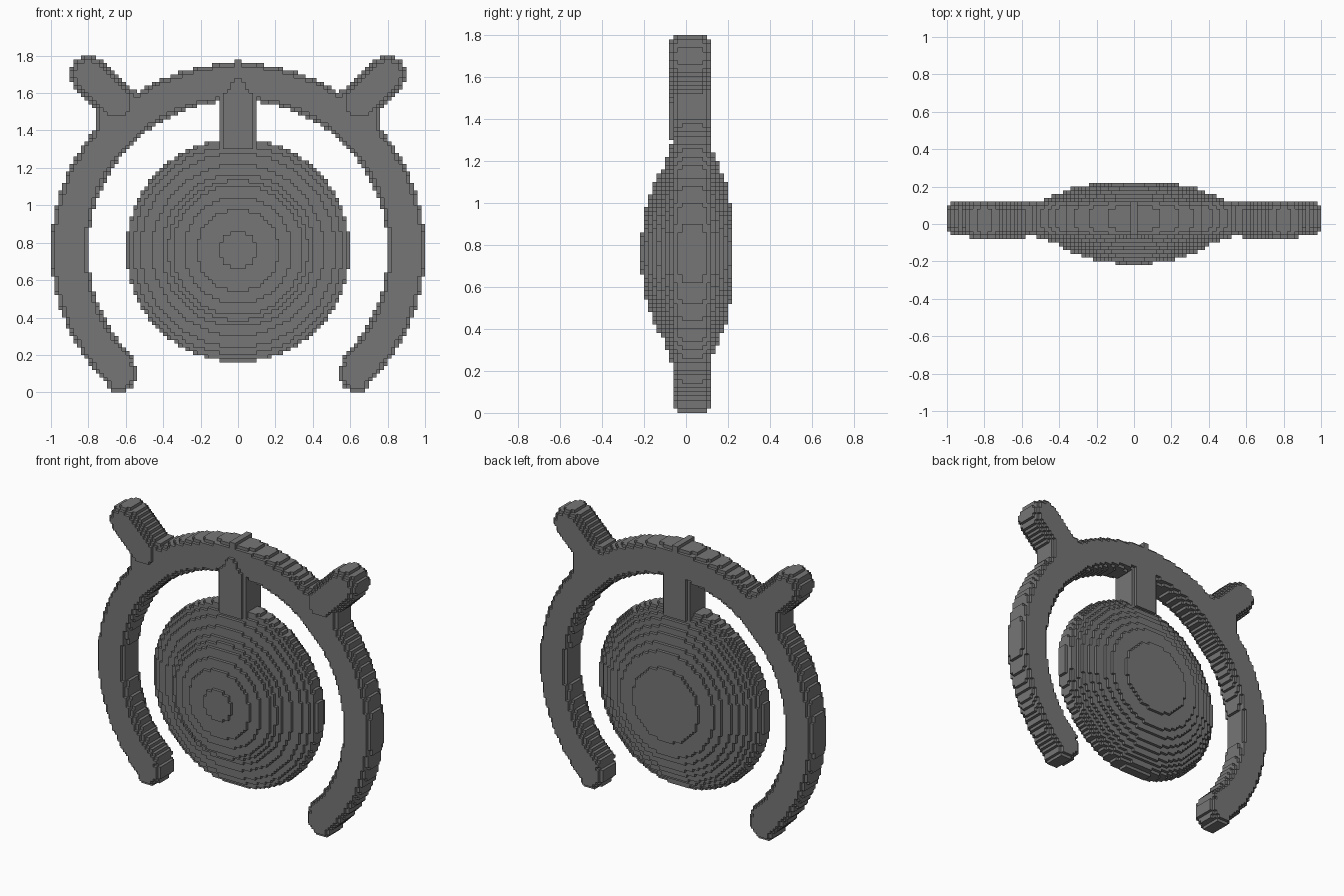
import bpy, bmesh, math
from math import hypot, floor

cube = bpy.data.objects.get("Cube")
if cube:
    bpy.data.objects.remove(cube, do_unlink=True)

V = 0.02          # edge length of one block
CZ = 0.76         # height of the shared centre of disc and ring

grey = bpy.data.materials.new("dark_grey")
grey.use_nodes = True
colour = (0.18, 0.18, 0.18, 1)
grey.diffuse_color = colour
grey.node_tree.nodes["Principled BSDF"].inputs["Base Color"].default_value = colour


def rounded(d, y, y0, y1, r):
    """True inside a slab y0..y1 of a flat outline (distance d) with edges rounded by r."""
    a = d + r
    b = abs(y - (y0 + y1) / 2) - (y1 - y0) / 2 + r
    return min(max(a, b), 0) + hypot(max(a, 0), max(b, 0)) <= r


def capsule(x, z, ax, az, bx, bz, r):
    """Flat distance to a thick segment."""
    dx, dz = bx - ax, bz - az
    t = ((x - ax) * dx + (z - az) * dz) / (dx * dx + dz * dz)
    t = max(0, min(1, t))
    return hypot(x - ax - t * dx, z - az - t * dz) - r


# Radius of the lens in each block layer, front to back
LENS = [0.10, 0.22, 0.29, 0.35, 0.375, 0.41, 0.46, 0.52, 0.56, 0.59, 0.60,
        0.60, 0.60, 0.59, 0.575, 0.55, 0.52, 0.48, 0.44, 0.39, 0.34, 0.24]


def in_disc(x, y, z):
    layer = floor((y + 0.22) / V)
    return 0 <= layer < len(LENS) and hypot(x, z - CZ) < LENS[layer]


def in_ring(x, y, z):
    x = abs(x)
    if math.atan2(z - CZ, x) > math.radians(-46):
        d = abs(hypot(x, z - CZ) - 0.9) - 0.1
    else:
        d = hypot(x - 0.64, z - 0.1) - 0.1
    # Filled corner where each horn joins the ring
    d = min(d, max(abs(x - 0.65) - 0.11, abs(z - 1.51) - 0.11))
    # Keep the inner edge of the ring clean
    if z > CZ:
        d = max(d, 0.8 - hypot(x, z - CZ))
    return rounded(d, y, -0.06, 0.12, 0.05)


def in_horn(side):
    def inside(x, y, z):
        d = capsule(x * side, z, 0.80, 1.70, 0.65, 1.55, 0.1)
        return rounded(d, y, -0.08, 0.12, 0.06)
    return inside


def in_stem(x, y, z):
    x = abs(x)
    if not 1.3 < z < 1.78:
        return False
    # Front of the stem ends in a point over the ring
    if z > 1.56 and x > 0.04 + 0.06 * (1.72 - z) / 0.16:
        return False
    if y < -0.06 and z > 1.7 - 1.4 * x:
        return False
    return rounded(x - 0.1, y, -0.08, 0.12, 0.04)


parts = {"lens_disc": in_disc, "open_ring": in_ring, "left_horn": in_horn(1),
         "right_horn": in_horn(-1), "hanging_stem": in_stem}

# Sort every block into the first part that contains it
owner = {}
for i in range(-50, 50):
    for j in range(-11, 11):
        for k in range(90):
            p = ((i + 0.5) * V, (j + 0.5) * V, (k + 0.5) * V)
            for name, inside in parts.items():
                if inside(*p):
                    owner[i, j, k] = name
                    break


def build(name):
    """Skin the blocks of one part, leaving out faces that touch another block."""
    bm = bmesh.new()
    verts = {}

    def vert(c):
        if c not in verts:
            verts[c] = bm.verts.new([n * V for n in c])
        return verts[c]

    for cell, part in owner.items():
        if part != name:
            continue
        for axis in range(3):
            u, w = (axis + 1) % 3, (axis + 2) % 3
            for step in (0, 1):
                near = list(cell)
                near[axis] += 2 * step - 1
                if tuple(near) in owner:
                    continue
                ring = []
                for a, b in ((0, 0), (1, 0), (1, 1), (0, 1)):
                    c = list(cell)
                    c[axis] += step
                    c[u] += a
                    c[w] += b
                    ring.append(vert(tuple(c)))
                bm.faces.new(ring if step else ring[::-1])
    mesh = bpy.data.meshes.new(name)
    bm.to_mesh(mesh)
    bm.free()
    mesh.materials.append(grey)
    bpy.context.collection.objects.link(bpy.data.objects.new(name, mesh))


for part_name in parts:
    build(part_name)
